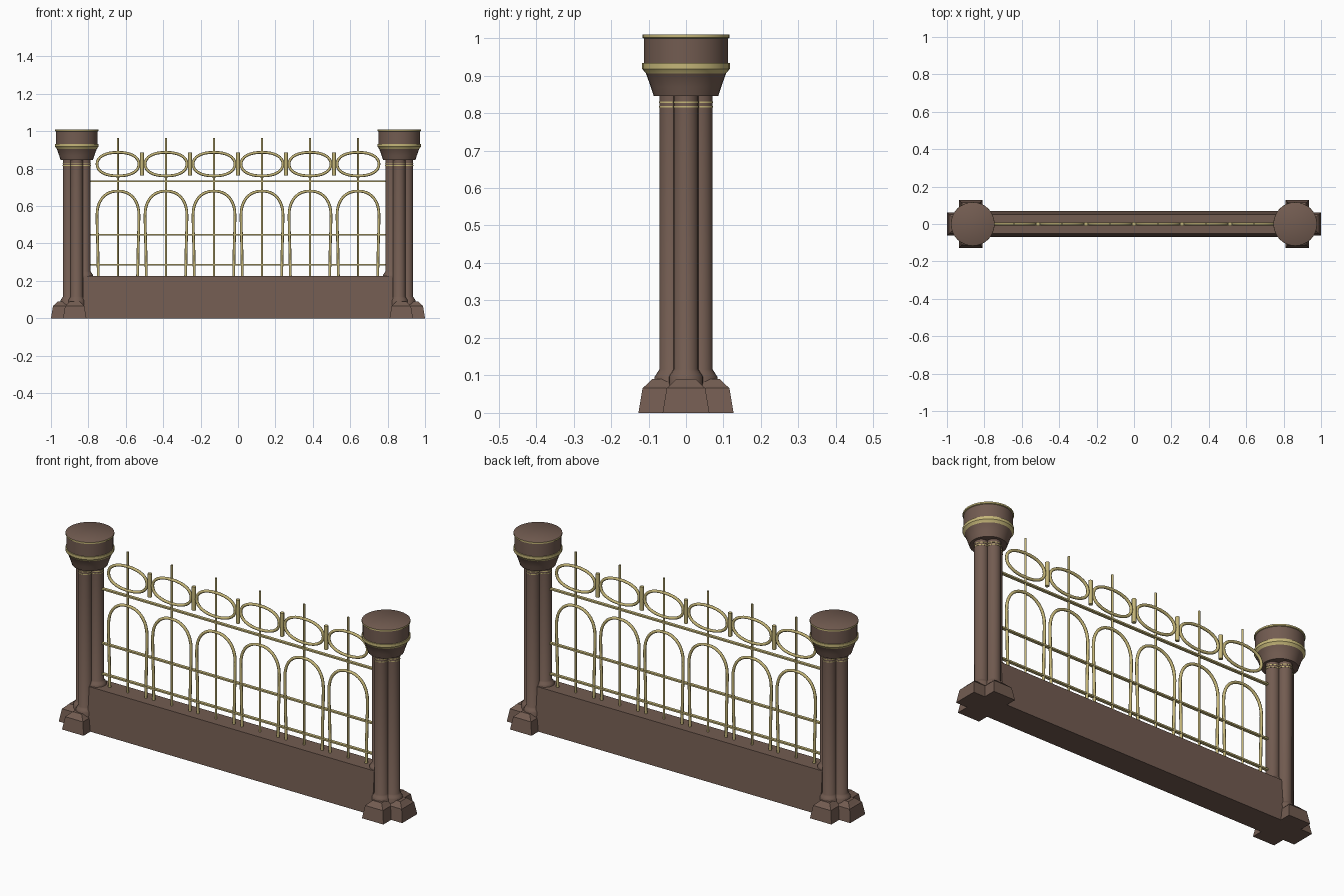
import bpy, bmesh, math
from math import sin, cos, pi

if "Cube" in bpy.data.objects:
    bpy.data.objects.remove(bpy.data.objects["Cube"])


def material(name, rgb):
    m = bpy.data.materials.new(name)
    m.diffuse_color = (*rgb, 1)
    m.use_nodes = True
    m.node_tree.nodes["Principled BSDF"].inputs["Base Color"].default_value = m.diffuse_color
    return m


BROWN = material("brown stone", (0.17, 0.107, 0.082))
GOLD = material("pale gold", (0.56, 0.47, 0.19))


def make(name, verts, faces, mats, gold_faces=(), smooth=True):
    me = bpy.data.meshes.new(name)
    me.from_pydata(verts, [], faces)
    for m in mats:
        me.materials.append(m)
    for i in gold_faces:
        me.polygons[i].material_index = 1
    bm = bmesh.new()
    bm.from_mesh(me)
    bmesh.ops.recalc_face_normals(bm, faces=bm.faces)
    bm.to_mesh(me)
    bm.free()
    ob = bpy.data.objects.new(name, me)
    bpy.context.collection.objects.link(ob)
    if smooth:
        bpy.ops.object.select_all(action='DESELECT')
        ob.select_set(True)
        bpy.context.view_layer.objects.active = ob
        bpy.ops.object.shade_smooth_by_angle(angle=math.radians(35))
    return ob


def lathe(name, profile, x, y, n=24, gold=()):
    """Turned part from (radius, z) points; gold lists the profile segments in gold."""
    verts = [(x + r * cos(2 * pi * i / n), y + r * sin(2 * pi * i / n), z)
             for r, z in profile for i in range(n)]
    faces, gf = [], []
    for s in range(len(profile) - 1):
        for i in range(n):
            j = (i + 1) % n
            if s in gold:
                gf.append(len(faces))
            faces.append((s * n + i, s * n + j, (s + 1) * n + j, (s + 1) * n + i))
    last = (len(profile) - 1) * n
    faces += [tuple(range(n)), tuple(range(last, last + n))]
    return make(name, verts, faces, [BROWN, GOLD], gf)


def stack(name, layers, mat, x=0, y=0):
    """Tapered block from rectangular layers (x0, x1, y0, y1, z)."""
    verts, faces = [], []
    for a, b, c, d, z in layers:
        verts += [(x + a, y + c, z), (x + b, y + c, z), (x + b, y + d, z), (x + a, y + d, z)]
    for s in range(len(layers) - 1):
        for i in range(4):
            j = (i + 1) % 4
            faces.append((s * 4 + i, s * 4 + j, s * 4 + 4 + j, s * 4 + 4 + i))
    k = len(verts) - 4
    faces += [(0, 1, 2, 3), (k, k + 1, k + 2, k + 3)]
    return make(name, verts, faces, [mat], smooth=False)


def tube(name, pts, r, closed=False):
    """Bent metal bar along (x, z) points."""
    cu = bpy.data.curves.new(name, 'CURVE')
    cu.dimensions = '3D'
    cu.bevel_depth = r
    cu.bevel_resolution = 2
    cu.use_fill_caps = True
    sp = cu.splines.new('POLY')
    sp.points.add(len(pts) - 1)
    for p, (x, z) in zip(sp.points, pts):
        p.co = (x, 0, z, 1)
    sp.use_cyclic_u = closed
    cu.materials.append(GOLD)
    ob = bpy.data.objects.new(name, cu)
    bpy.context.collection.objects.link(ob)


# Low wall with slightly sloping sides
stack("wall", [(-0.83, 0.83, -0.07, 0.07, 0), (-0.83, 0.83, -0.052, 0.052, 0.225)], BROWN)

# Two clustered pillars
for s in (-1, 1):
    side = "left" if s < 0 else "right"
    cx, bx = s * 0.862, s * 0.873
    # cross-shaped foot
    for nm, L, W in (("x", 0.127, 0.0625), ("y", 0.0625, 0.127)):
        layers = []
        for d, z in ((0, 0), (0.011, 0.066), (0.018, 0.072), (0.036, 0.09)):
            a, b = L - d, W - d
            layers.append((-a, a, -b, b, z))
        stack(f"{side}_foot_{nm}", layers, BROWN, bx)
    # four shafts with moulded bases and thin gold bands
    for k in range(4):
        dx, dy = round(cos(k * pi / 2)) * 0.041, round(sin(k * pi / 2)) * 0.038
        z0 = 0.225 if dx * s < 0 else 0.09
        prof = [(0.046, 0.05), (0.046, z0 + 0.006), (0.042, z0 + 0.012),
                (0.037, z0 + 0.02), (0.033, z0 + 0.026),
                (0.033, 0.815), (0.0345, 0.815), (0.0345, 0.819), (0.033, 0.819),
                (0.033, 0.827), (0.0345, 0.827), (0.0345, 0.831), (0.033, 0.831), (0.033, 0.86)]
        lathe(f"{side}_shaft_{k}", prof, cx + dx, dy, 20, (5, 6, 7, 9, 10, 11))
    # round capital with gold mouldings
    cap = [(0.086, 0.845), (0.094, 0.87), (0.107, 0.906), (0.117, 0.918), (0.117, 0.933),
           (0.112, 0.933), (0.112, 0.999), (0.1165, 1.001), (0.1165, 1.009), (0.115, 1.01)]
    lathe(f"{side}_capital", cap, cx, 0, 32, (2, 3, 4, 6, 7))

# Horizontal rails
for i, z in enumerate((0.285, 0.446, 0.732)):
    stack(f"rail_{i}", [(-0.8, 0.8, -0.008, 0.008, z - 0.004),
                        (-0.8, 0.8, -0.008, 0.008, z + 0.004)], GOLD)

# Six repeated bays: upright, arch and oval ring
for i in range(6):
    x = (i - 2.5) * 0.2567
    tube(f"upright_{i}", [(x, 0.22), (x, 0.965)], 0.0055)
    arch = [(x - 0.105, 0.22), (x - 0.108, 0.38), (x - 0.111, 0.48)]
    for k in range(19):
        t = pi - pi * k / 18
        c, q = cos(t), sin(t)
        arch.append((x + 0.112 * math.copysign(abs(c) ** 0.9, c), 0.55 + 0.13 * abs(q) ** 0.9))
    arch += [(x + 0.111, 0.48), (x + 0.108, 0.38), (x + 0.105, 0.22)]
    tube(f"arch_{i}", arch, 0.0075)
    oval = []
    for k in range(32):
        c, q = cos(2 * pi * k / 32), sin(2 * pi * k / 32)
        oval.append((x + 0.112 * math.copysign(abs(c) ** 0.9, c),
                     0.824 + 0.063 * math.copysign(abs(q) ** 0.9, q)))
    tube(f"oval_ring_{i}", oval, 0.0075, True)

# Short collars between the oval rings
for i in range(5):
    x = (i - 2) * 0.2567
    tube(f"collar_{i}", [(x, 0.762), (x, 0.886)], 0.0105)
